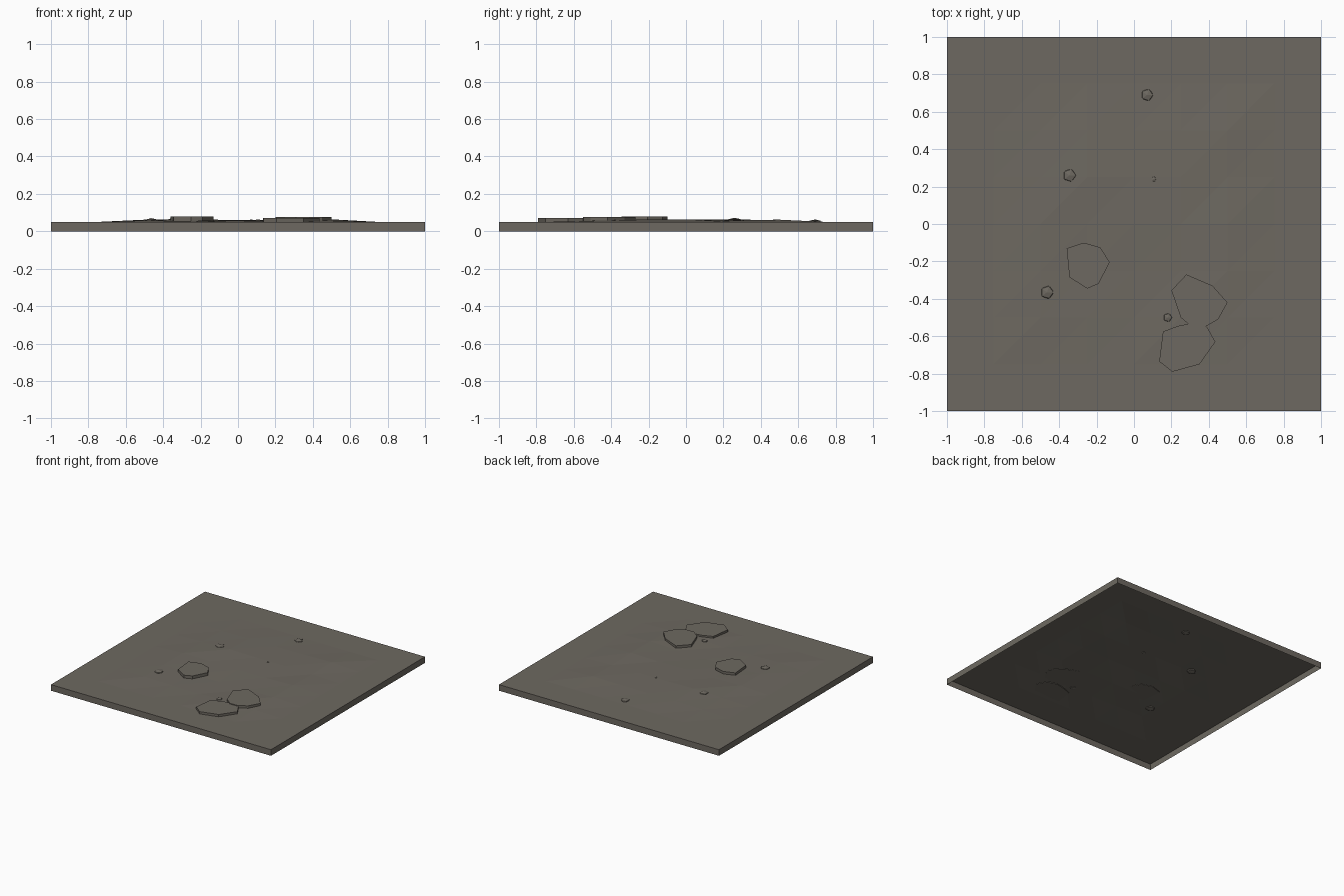
import bpy, bmesh
from mathutils import Matrix

if "Cube" in bpy.data.objects:
    bpy.data.objects.remove(bpy.data.objects["Cube"], do_unlink=True)

stone = bpy.data.materials.new("warm grey stone")
stone.use_nodes = True
COLOUR = (0.155, 0.141, 0.119, 1)
stone.diffuse_color = COLOUR
stone.node_tree.nodes["Principled BSDF"].inputs["Base Color"].default_value = COLOUR

TOP = 0.05


def add_object(name, bm):
    mesh = bpy.data.meshes.new(name)
    bm.to_mesh(mesh)
    bm.free()
    mesh.materials.append(stone)
    obj = bpy.data.objects.new(name, mesh)
    bpy.context.collection.objects.link(obj)
    return obj


# Ground: faceted grid with shallow bumps, back row first
bumps = ["000000000",
         "000000000",
         "002434600",
         "004755400",
         "006444700",
         "005212600",
         "004204300",
         "000000000",
         "000000000"]
bm = bmesh.new()
bmesh.ops.create_grid(bm, x_segments=8, y_segments=8, size=1)
for v in bm.verts:
    col, row = round((v.co.x + 1) * 4), round((1 - v.co.y) * 4)
    v.co.z = TOP + 0.002 * int(bumps[row][col])
# Split each square along its rising diagonal
for f in list(bm.faces):
    low = min(f.verts, key=lambda v: v.co.x + v.co.y)
    high = max(f.verts, key=lambda v: v.co.x + v.co.y)
    bmesh.utils.face_split(f, low, high)
# Rim walls, open underneath
rim = [e for e in bm.edges if e.is_boundary]
walls = bmesh.ops.extrude_edge_only(bm, edges=rim)["geom"]
for v in walls:
    if isinstance(v, bmesh.types.BMVert):
        v.co.z = 0
bmesh.ops.recalc_face_normals(bm, faces=bm.faces)
if max(bm.faces, key=lambda f: f.calc_center_median().z).normal.z < 0:
    bmesh.ops.reverse_faces(bm, faces=bm.faces)
add_object("ground", bm)


# Flat paving slabs
def add_slab(name, outline, bottom, top):
    bm = bmesh.new()
    face = bm.faces.new([bm.verts.new((x, y, bottom)) for x, y in outline])
    ring = bmesh.ops.extrude_face_region(bm, geom=[face])["geom"]
    for v in ring:
        if isinstance(v, bmesh.types.BMVert):
            v.co.z = top
    bmesh.ops.recalc_face_normals(bm, faces=bm.faces)
    add_object(name, bm)


add_slab("left_slab", [(-.36, -.13), (-.27, -.1), (-.18, -.125), (-.13, -.205),
                       (-.19, -.32), (-.25, -.345), (-.345, -.285)], .054, .078)
add_slab("upper_slab", [(.28, -.27), (.42, -.33), (.5, -.42), (.45, -.51),
                        (.38, -.55), (.31, -.55), (.25, -.5), (.2, -.355)], .056, .076)
add_slab("lower_slab", [(.155, -.575), (.235, -.545), (.31, -.53), (.39, -.55),
                        (.435, -.63), (.35, -.75), (.205, -.79), (.135, -.735)], .051, .07)


# Half-buried pebbles
def add_pebble(name, x, y, z, radius):
    bm = bmesh.new()
    bmesh.ops.create_icosphere(bm, subdivisions=1, radius=radius)
    bmesh.ops.transform(bm, verts=bm.verts, matrix=Matrix.Translation((x, y, z))
                        @ Matrix.Diagonal((1, 1, 0.35, 1)))
    add_object(name, bm)


add_pebble("back_pebble", .07, .69, .051, .035)
add_pebble("middle_pebble", -.345, .26, .059, .038)
add_pebble("tiny_pebble", .105, .24, .059, .015)
add_pebble("left_pebble", -.465, -.365, .057, .038)
add_pebble("slab_pebble", .18, -.5, .056, .025)
